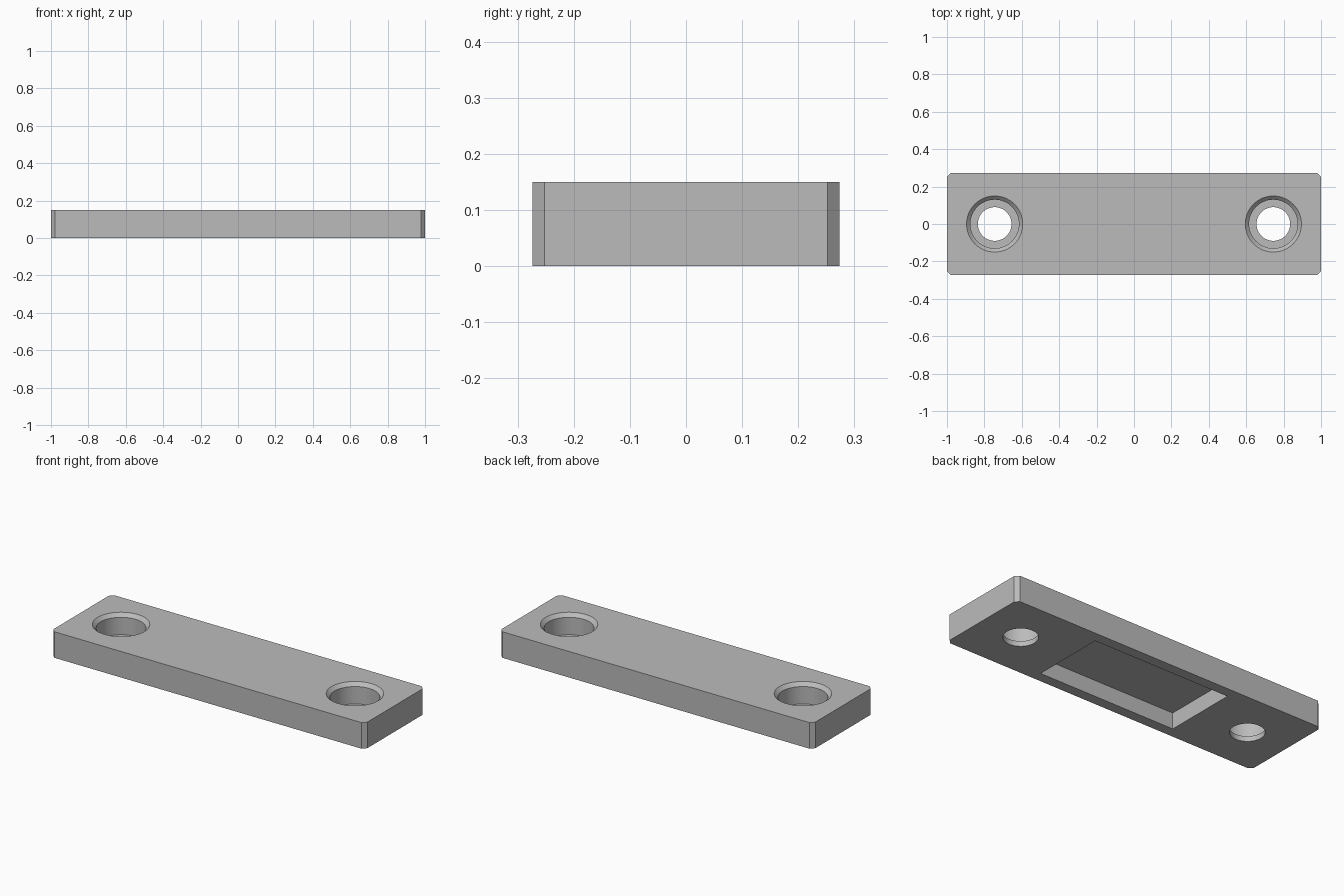
import bpy
import bmesh
import math

default = bpy.data.objects.get("Cube")
if default:
    bpy.data.objects.remove(default, do_unlink=True)

HALF_X, HALF_Y, HEIGHT, CHAMFER = 1.0, 0.274, 0.15, 0.022
HOLE_X, SEGMENTS = 0.745, 64

grey = bpy.data.materials.new("plain grey")
grey.use_nodes = True
colour = (0.5, 0.5, 0.5, 1)
grey.diffuse_color = colour
grey.node_tree.nodes["Principled BSDF"].inputs["Base Color"].default_value = colour


def make_object(name, bm):
    bmesh.ops.recalc_face_normals(bm, faces=bm.faces)
    mesh = bpy.data.meshes.new(name)
    bm.to_mesh(mesh)
    bm.free()
    mesh.materials.append(grey)
    obj = bpy.data.objects.new(name, mesh)
    bpy.context.collection.objects.link(obj)
    return obj


def box(name, hx, hy, z0, z1, chamfer=0):
    bm = bmesh.new()
    bmesh.ops.create_cube(bm, size=1)
    for v in bm.verts:
        v.co = (v.co.x * 2 * hx, v.co.y * 2 * hy, z0 + (v.co.z + 0.5) * (z1 - z0))
    if chamfer:
        upright = [e for e in bm.edges
                   if abs(e.verts[0].co.z - e.verts[1].co.z) > 0.01]
        bmesh.ops.bevel(bm, geom=upright, offset=chamfer, segments=1, affect='EDGES')
    return make_object(name, bm)


def turned(name, profile, x):
    """Closed solid of revolution from (radius, height) pairs."""
    bm = bmesh.new()
    rings = []
    for r, z in profile:
        angles = [2 * math.pi * i / SEGMENTS for i in range(SEGMENTS)]
        rings.append([bm.verts.new((x + r * math.cos(a), r * math.sin(a), z))
                      for a in angles])
    for low, high in zip(rings, rings[1:]):
        for i in range(SEGMENTS):
            j = (i + 1) % SEGMENTS
            bm.faces.new((low[i], low[j], high[j], high[i]))
    bm.faces.new(rings[0])
    bm.faces.new(rings[-1])
    return make_object(name, bm)


# Plate with chamfered upright corners
plate = box("mounting_plate", HALF_X, HALF_Y, 0, HEIGHT, CHAMFER)

# Rectangular pocket underneath
cutters = [box("pocket_cutter", 0.434, 0.214, -0.05, 0.092)]

# Counterbored screw holes with a chamfered rim
screw_profile = [(0.09, -0.05), (0.09, 0.03), (0.13, 0.03),
                 (0.13, HEIGHT - 0.02), (0.15, HEIGHT), (0.15, HEIGHT + 0.05)]
for side, x in (("right", -HOLE_X), ("left", HOLE_X)):
    cutters.append(turned(side + "_screw_hole_cutter", screw_profile, x))

bpy.ops.object.select_all(action='DESELECT')
bpy.context.view_layer.objects.active = plate
plate.select_set(True)
for cutter in cutters:
    cutter.hide_render = True
    cut = plate.modifiers.new(cutter.name, 'BOOLEAN')
    cut.operation = 'DIFFERENCE'
    cut.solver = 'EXACT'
    cut.object = cutter
    bpy.ops.object.modifier_apply(modifier=cut.name)
    bpy.data.objects.remove(cutter, do_unlink=True)

# Round hole walls, crisp edges elsewhere
bpy.ops.object.shade_smooth_by_angle(angle=math.radians(30))
